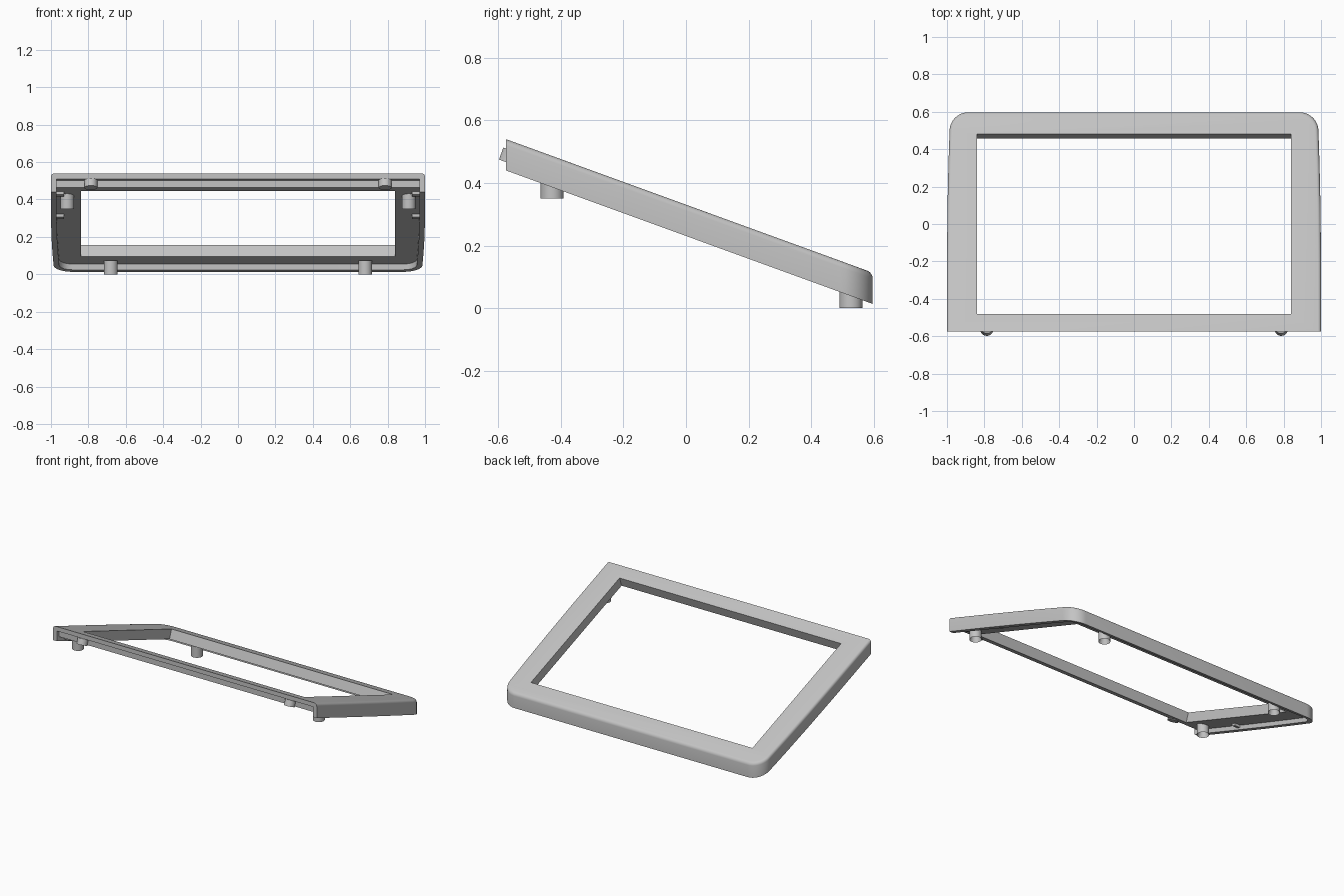
import bpy, bmesh, math
from mathutils import Matrix, Vector

cube = bpy.data.objects.get("Cube")
if cube:
    bpy.data.objects.remove(cube, do_unlink=True)

TILT = math.radians(20)
FRONT = -0.575
NORMAL = Vector((0, math.sin(TILT), math.cos(TILT)))

grey = bpy.data.materials.new("light_grey")
grey.use_nodes = True
grey.diffuse_color = (0.55, 0.55, 0.55, 1)
grey.node_tree.nodes["Principled BSDF"].inputs["Base Color"].default_value = (0.55, 0.55, 0.55, 1)


def top_point(x, y):
    """Point on the sloping upper face."""
    return Vector((x, y, 0.54 - math.tan(TILT) * (y - FRONT)))


def make_object(name, bm):
    bmesh.ops.recalc_face_normals(bm, faces=bm.faces)
    mesh = bpy.data.meshes.new(name)
    bm.to_mesh(mesh)
    bm.free()
    mesh.materials.append(grey)
    obj = bpy.data.objects.new(name, mesh)
    bpy.context.collection.objects.link(obj)
    return obj


def activate(obj):
    bpy.ops.object.select_all(action='DESELECT')
    obj.select_set(True)
    bpy.context.view_layer.objects.active = obj


def prism(name, plan, upper, lower, down=Vector((0, 0, -1)), bevel=0):
    """Plan outline laid on the slope and extruded between two depths."""
    bm = bmesh.new()
    rings = [[bm.verts.new(top_point(x, y) + down * d) for x, y in plan] for d in (upper, lower)]
    bm.faces.new(rings[0])
    bm.faces.new(rings[1][::-1])
    n = len(plan)
    for i in range(n):
        j = (i + 1) % n
        bm.faces.new((rings[0][i], rings[1][i], rings[1][j], rings[0][j]))
    if bevel:
        # Round the upper rim everywhere except along the open front
        rim = [bm.edges.get((rings[0][i], rings[0][i + 1])) for i in range(n - 1)]
        bmesh.ops.recalc_face_normals(bm, faces=bm.faces)
        bmesh.ops.bevel(bm, geom=rim, offset=bevel, segments=4, profile=0.5, affect='EDGES')
    return make_object(name, bm)


def outline(inset, front):
    """Open-front plan with gently bowed sides and rounded rear corners."""
    side = [(1.0, front), (1.0, -0.2), (0.997, 0.1), (0.992, 0.32)]
    half = [(x - inset, y) for x, y in side]
    r = 0.1 - inset
    for i in range(13):
        a = math.pi / 2 * i / 12
        half.append((0.886 + r * math.cos(a), 0.497 + r * math.sin(a)))
    return half + [(-x, y) for x, y in reversed(half)]


def rectangle(x0, x1, y0, y1):
    return [(x1, y0), (x1, y1), (x0, y1), (x0, y0)]


def cut(obj, cutter):
    cutter.hide_render = True
    mod = obj.modifiers.new("cut", 'BOOLEAN')
    mod.operation = 'DIFFERENCE'
    mod.solver = 'EXACT'
    mod.object = cutter
    activate(obj)
    bpy.ops.object.modifier_apply(modifier=mod.name)
    bpy.data.objects.remove(cutter, do_unlink=True)


def smooth(obj):
    activate(obj)
    bpy.ops.object.shade_smooth_by_angle(angle=math.radians(30))


def post(name, bottom, axis, radius, height, hole=0):
    """Round post rising from its bottom centre, optionally hollow below."""
    bm = bmesh.new()
    bmesh.ops.create_cone(bm, cap_ends=True, segments=32, radius1=radius, radius2=radius,
                          depth=height, matrix=Matrix.Translation((0, 0, height / 2)))
    if hole:
        base = min(bm.faces, key=lambda f: f.calc_center_median().z)
        bmesh.ops.inset_region(bm, faces=[base], thickness=radius - hole)
        bmesh.ops.translate(bm, verts=base.verts, vec=(0, 0, height * 0.6))
    turn = Vector((0, 0, 1)).rotation_difference(axis).to_matrix().to_4x4()
    bmesh.ops.transform(bm, matrix=Matrix.Translation(bottom) @ turn, verts=bm.verts)
    smooth(make_object(name, bm))


# Bezel frame: sloping body with underside recess, front groove and window
frame = prism("bezel_frame", outline(0, FRONT), 0, 0.1, bevel=0.018)
cut(frame, prism("recess_cutter", outline(0.03, -0.8), 0.069, 0.4))
cut(frame, prism("groove_cutter", rectangle(-0.97, 0.97, -0.8, -0.553), 0.03, 0.3))
cut(frame, prism("window_cutter", rectangle(-0.84, 0.84, -0.48, 0.48), -0.1, 0.25, -NORMAL))
smooth(frame)

# Feet, front pegs and small clips, mirrored left and right
UP = Vector((0, 0, 1))
for side, s in (("left", 1), ("right", -1)):
    post(f"front_foot_{side}", Vector((s * 0.913, -0.428, 0.35)), UP, 0.037, 0.09, 0.021)
    post(f"rear_foot_{side}", Vector((s * 0.68, 0.527, 0)), UP, 0.037, 0.075, 0.021)
    peg_end = top_point(s * 0.787, -0.5415) - NORMAL * 0.069
    post(f"front_peg_{side}", peg_end, NORMAL, 0.035, 0.041)
    for place, y in (("front", -0.5), ("middle", -0.17)):
        xs = sorted((s * 0.93, s * 0.975))
        prism(f"{place}_clip_{side}", rectangle(*xs, y, y + 0.03), 0.06, 0.086)
